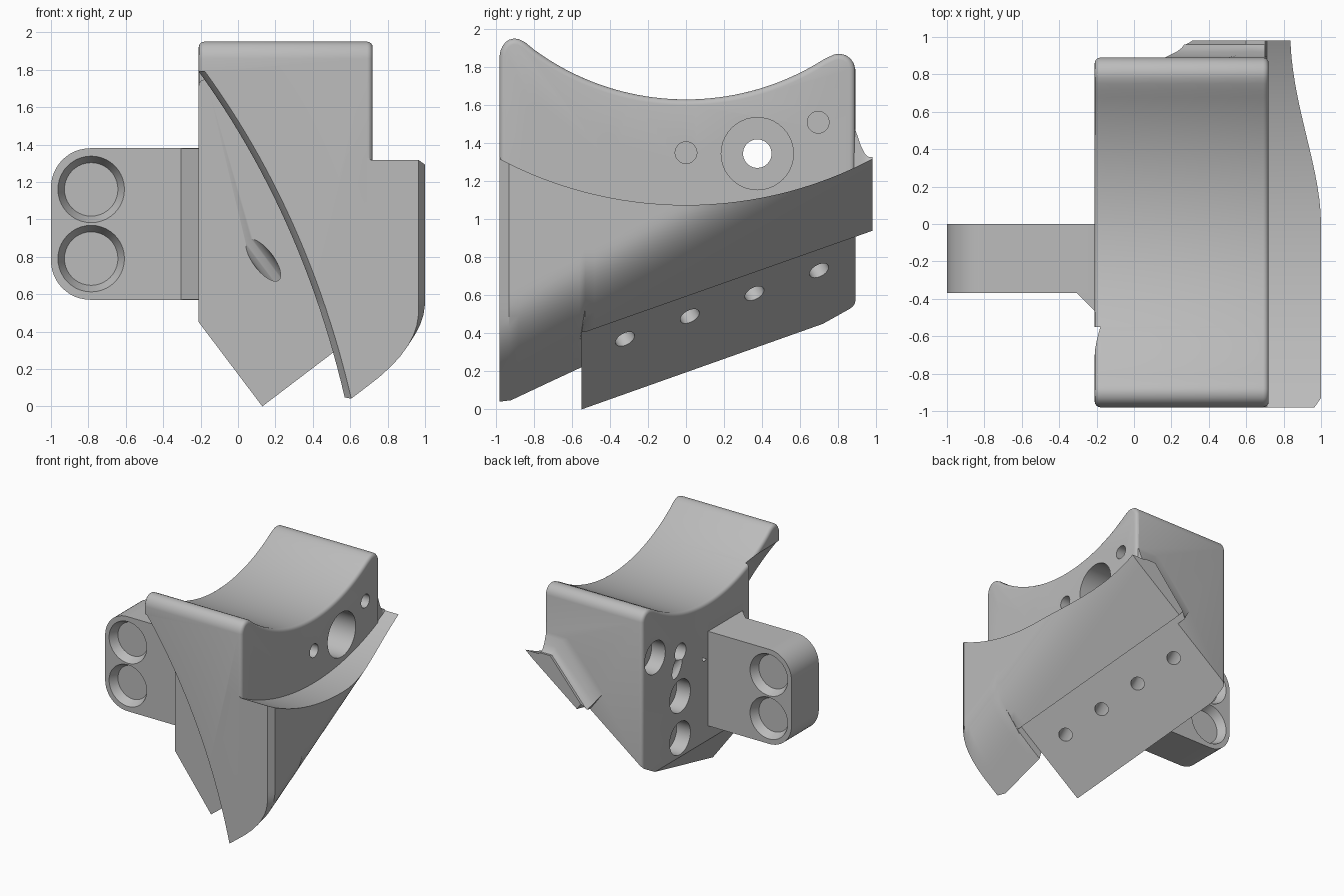
import bpy, bmesh, math
from mathutils import Vector

old = bpy.data.objects.get("Cube")
if old:
    bpy.data.objects.remove(old, do_unlink=True)

grey = bpy.data.materials.new("plain_grey")
grey.use_nodes = True
grey.diffuse_color = (0.5, 0.5, 0.5, 1)
grey.node_tree.nodes["Principled BSDF"].inputs["Base Color"].default_value = (0.5, 0.5, 0.5, 1)


def make(name, bm):
    bmesh.ops.recalc_face_normals(bm, faces=bm.faces)
    mesh = bpy.data.meshes.new(name)
    bm.to_mesh(mesh)
    bm.free()
    mesh.materials.append(grey)
    obj = bpy.data.objects.new(name, mesh)
    bpy.context.collection.objects.link(obj)
    return obj


def loft(name, sections):
    """Solid through matching closed sections, with flat ends."""
    bm = bmesh.new()
    rings = [[bm.verts.new(p) for p in s] for s in sections]
    n = len(rings[0])
    for a, b in zip(rings, rings[1:]):
        for i in range(n):
            bm.faces.new((a[i], a[(i + 1) % n], b[(i + 1) % n], b[i]))
    bm.faces.new(rings[0])
    bm.faces.new(rings[-1])
    return make(name, bm)


def prism_y(name, pts, y0, y1):
    return loft(name, [[(x, y, z) for x, z in pts] for y in (y0, y1)])


def inset(pts, dist):
    """Clockwise outline moved inwards."""
    out = []
    for i, p in enumerate(pts):
        e1 = (Vector(p) - Vector(pts[i - 1])).normalized()
        e2 = (Vector(pts[(i + 1) % len(pts)]) - Vector(p)).normalized()
        n = Vector((e1.y + e2.y, -e1.x - e2.x)) / (1 + e1.dot(e2))
        out.append(Vector(p) + n * dist)
    return out


def drill(start, direction, length, r1, r2=None):
    bm = bmesh.new()
    bmesh.ops.create_cone(bm, cap_ends=True, segments=40, radius1=r1,
                          radius2=r1 if r2 is None else r2, depth=length)
    d = Vector(direction).normalized()
    rot = d.to_track_quat('Z', 'Y').to_matrix()
    for v in bm.verts:
        v.co = rot @ v.co + Vector(start) + d * length / 2
    return make("drill", bm)


def combine(target, tool, op):
    mod = target.modifiers.new("cut", 'BOOLEAN')
    mod.operation, mod.object, mod.solver = op, tool, 'EXACT'
    bpy.context.view_layer.update()
    mesh = bpy.data.meshes.new_from_object(
        target.evaluated_get(bpy.context.evaluated_depsgraph_get()))
    target.modifiers.clear()
    target.data = mesh
    bpy.data.objects.remove(tool, do_unlink=True)


def cut(tool):
    combine(cradle, tool, 'DIFFERENCE')


# sloping underside plane and the upper edge of its recessed strip
def under(x, y):
    return 0.76 * x + 0.558 * y + 0.208


def strip_top(y):
    x = 0.723 - 0.27 * (y + 0.55)
    return x, under(x, y)


# cradle block: concave top, two rounded horns, rounded rims on both sides
profile = [(-0.98, -0.3), (-0.98, 1.86), (-0.976, 1.885), (-0.965, 1.91), (-0.95, 1.93),
           (-0.93, 1.944), (-0.905, 1.95), (-0.88, 1.948), (-0.845, 1.93)]
for i in range(37):
    y = -0.8 + 1.52 * i / 36
    profile.append((y, 2.98 - math.sqrt(1.35 ** 2 - y * y)))
profile += [(0.75, 1.853), (0.78, 1.867), (0.81, 1.87), (0.84, 1.863), (0.865, 1.845),
            (0.882, 1.82), (0.89, 1.79), (0.89, -0.3)]
rim = []
for i in range(5):
    ang = math.pi / 2 * i / 4
    rim.append((0.03 * (1 - math.sin(ang)), 0.03 * (1 - math.cos(ang))))
layers = [(-0.21 + dx, d) for dx, d in reversed([(b, a) for a, b in rim])]
layers = [(-0.21 + b, a) for b, a in [(0.03 - q, 0.03 - p) for p, q in rim]]
layers = [(-0.21 + 0.03 * (1 - math.cos(a)), 0.03 * (1 - math.sin(a)))
          for a in [math.pi / 8 * i for i in range(5)]]
layers += [(0.51 - x, d) for x, d in reversed(layers)]
cradle = loft("cradle_block", [[(x, p.x, p.y) for p in inset(profile, d)] for x, d in layers])

# trim the block along the sloping underside
cut(loft("under_trim", [[(x, y, z) for x, z in
    ((-1, under(-1, y) - 0.02), (1.5, under(1.5, y) - 0.02), (1.5, -4), (-1, -4))] for y in (-1.3, 1.3)]))


# side wing: curved skin that twists from upright at the front to sloping at the back
def wing_section(y):
    px, pz = strip_top(y)
    left = px - (0.3 if y < -0.545 else 0.01)
    low = under(left, y) - 0.08
    top = 1.075 + 2.1 - math.sqrt(2.1 ** 2 - y * y)
    flare = 1 if y < 0.885 else ((0.98 - y) / 0.095) ** 2
    thick = 0.05 + 0.25 * flare
    lift = 0.01 + (0.22 * flare if y > 0.87 else 0)
    wall = 0.965 if y < -0.97 else 1.0
    pts = []
    for i in range(25):
        z = low + (top - low) * i / 24
        slope_x = (z + 0.08 - 0.558 * y - 0.208) / 0.76
        h = max(0.25 - abs(slope_x - wall), 0) / 0.25
        pts.append((min(slope_x, wall) - h * h * 0.25 / 4, y, z))
    inner = min(0.6, pts[-1][0] - thick * 1.3)
    pts += [(0.71, y, top), (0.7, y, top + lift), (inner, y, top + lift)]
    pts.append((left - thick * 0.6, y, low + thick * 0.8))
    return pts


stations = [-0.98, -0.93] + [-0.88 + 0.068 * i for i in range(5)] + [-0.56, -0.53]
stations += [-0.48 + 0.0685 * i for i in range(20)] + [0.88, 0.9, 0.92, 0.94, 0.96, 0.98]
combine(cradle, loft("side_wing", [wing_section(y) for y in stations]), 'UNION')

# recessed strip under the wing
strip = []
for y in (-0.55, 1.3):
    x, z = strip_top(y)
    strip.append([(x, y, z), (x + 0.12, y, z - 0.16), (x + 0.12, y, z - 4),
                  (x - 1.5, y, z - 4), (x - 1.5, y, z - 1.14)])
cut(loft("strip_recess", strip))

# slanted lower corner of the block
cut(prism_y("corner_trim", [(-0.5, 0.834), (0.5, -0.49), (-0.5, -0.49)], -1.3, 1.3))

# curved sweep removed from the front, with a chamfered front rim
a, b, c = Vector((-0.21, 1.79)), Vector((0.34, 1.03)), Vector((0.57, 0.05))
sweep = [(-0.5, 1.79)]
for i in range(25):
    t = i / 24
    sweep.append(tuple(a * (1 - t) ** 2 + b * 2 * t * (1 - t) + c * t * t))
sweep += [(0.62, -0.4), (-0.5, -0.4)]
cut(loft("front_sweep", [[(x + shift, y, z) for x, z in sweep]
                         for y, shift in ((-1.0, 0.045), (-0.92, 0), (-0.55, 0))]))

# sockets and the wide through bore on the upright side
for y, z in ((-0.79, 1.56), (-0.41, 1.4), (0, 1.35), (0.695, 1.51)):
    cut(drill((0.8, y, z), (-1, 0, 0), 0.33, 0.057))
cut(drill((0.8, 0.375, 1.345), (-1, 0, 0), 0.33, 0.19))
cut(drill((0.8, 0.375, 1.345), (-1, 0, 0), 1.2, 0.075))

# slanted screw holes through the strip
inward = Vector((-0.76, -0.558, 1))
for i in range(4):
    y, z = -0.32 + 0.34 * i, 0.37 + 0.12 * i
    start = Vector(((z - 0.208 - 0.558 * y) / 0.76, y, z))
    cut(drill(start - inward * 0.1, inward, 0.93, 0.055))

# shallow round pockets on the bracket side
for y, z in ((0.72, 1.43), (0.38, 0.97), (0.38, 0.61)):
    cut(drill((-0.3, y, z), (1, 0, 0), 0.22, 0.14))

# bracket tab with rounded outer corners and a chamfered root
tab = [(-0.15, 0.57), (-0.15, 1.38)]
for cz, start in ((1.17, 90), (0.78, 180)):
    for i in range(13):
        ang = math.radians(start + 90 * i / 12)
        tab.append((-0.79 + 0.21 * math.cos(ang), cz + 0.21 * math.sin(ang)))
bracket = prism_y("bracket_tab", tab, -0.37, 0)

# bracket holes, flared at both ends
for z in (1.16, 0.79):
    for tool in (drill((-0.785, -0.6, z), (0, 1, 0), 0.8, 0.145),
                 drill((-0.785, -0.38, z), (0, 1, 0), 0.08, 0.183, 0.143),
                 drill((-0.785, 0.01, z), (0, -1, 0), 0.08, 0.183, 0.143)):
        combine(bracket, tool, 'DIFFERENCE')
combine(cradle, bracket, 'UNION')
root = [(-0.31, -0.365), (-0.15, -0.525), (-0.15, -0.1), (-0.31, -0.1)]
combine(cradle, loft("bracket_root", [[(x, y, z) for x, y in root] for z in (0.571, 1.379)]), 'UNION')

# smooth curved faces, keep edges sharp
bpy.ops.object.select_all(action='DESELECT')
cradle.select_set(True)
bpy.context.view_layer.objects.active = cradle
bpy.ops.object.shade_smooth_by_angle(angle=math.radians(28))
